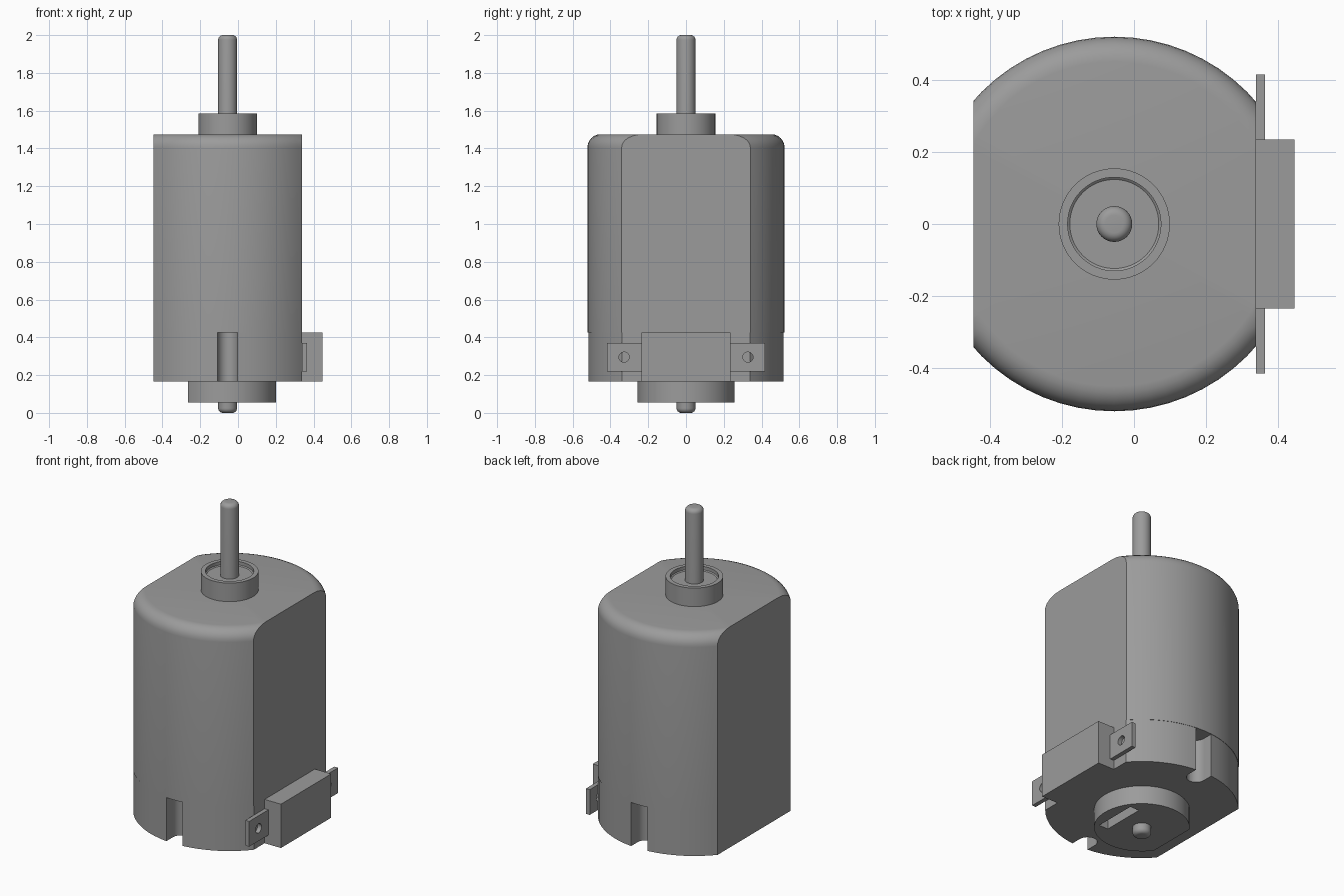
import bpy, bmesh
from math import sin, cos, pi, radians
from mathutils import Vector, Matrix

if "Cube" in bpy.data.objects:
    bpy.data.objects.remove(bpy.data.objects["Cube"], do_unlink=True)

AXIS_X = -0.055          # motor axis
FLAT_L, FLAT_R = -0.447, 0.34   # flat sides of the housing

grey = bpy.data.materials.new("motor grey")
grey.use_nodes = True
colour = (0.33, 0.33, 0.33, 1)
grey.diffuse_color = colour
grey.node_tree.nodes["Principled BSDF"].inputs["Base Color"].default_value = colour


def add_object(name, bm):
    bmesh.ops.recalc_face_normals(bm, faces=bm.faces)
    mesh = bpy.data.meshes.new(name)
    bm.to_mesh(mesh)
    bm.free()
    mesh.materials.append(grey)
    obj = bpy.data.objects.new(name, mesh)
    bpy.context.collection.objects.link(obj)
    return obj


def lathe(name, profile, flats=(), steps=64):
    """Revolve (radius, z) points about the motor axis, then trim flat sides."""
    bm = bmesh.new()
    verts = [bm.verts.new((AXIS_X + r, 0, z)) for r, z in profile]
    edges = [bm.edges.new(pair) for pair in zip(verts, verts[1:])]
    bmesh.ops.spin(bm, geom=verts + edges, cent=(AXIS_X, 0, 0), axis=(0, 0, 1),
                   angle=2 * pi, steps=steps)
    bmesh.ops.remove_doubles(bm, verts=bm.verts, dist=1e-5)
    for x, side in flats:
        bmesh.ops.bisect_plane(bm, geom=bm.verts[:] + bm.edges[:] + bm.faces[:],
                               plane_co=(x, 0, 0), plane_no=(side, 0, 0), clear_outer=True)
        rim = [e for e in bm.edges if e.is_boundary]
        bmesh.ops.edgeloop_fill(bm, edges=rim)
    return add_object(name, bm)


def box(name, low, high):
    low, high = Vector(low), Vector(high)
    bm = bmesh.new()
    bmesh.ops.create_cube(bm, size=1, matrix=Matrix.Translation((low + high) / 2)
                          @ Matrix.Diagonal((*(high - low), 1)))
    return add_object(name, bm)


def cylinder(name, centre, radius, depth, axis="Z"):
    bm = bmesh.new()
    turn = Matrix.Rotation(pi / 2, 4, "Y") if axis == "X" else Matrix()
    bmesh.ops.create_cone(bm, cap_ends=True, segments=32, radius1=radius, radius2=radius,
                          depth=depth, matrix=Matrix.Translation(centre) @ turn)
    return add_object(name, bm)


def cut(obj, cutter):
    mod = obj.modifiers.new("cut", "BOOLEAN")
    mod.operation, mod.solver, mod.object = "DIFFERENCE", "EXACT", cutter
    bpy.context.view_layer.objects.active = obj
    bpy.ops.object.modifier_apply(modifier=mod.name)
    bpy.data.objects.remove(cutter, do_unlink=True)


def fillet(radius, z, size, up, steps=6):
    """Quarter-round profile points, from the side wall to the end face."""
    angles = [i * pi / 2 / steps for i in range(steps + 1)]
    return [(radius - size + size * cos(a), z - up * size * (1 - sin(a))) for a in angles]


sides = [(FLAT_L, -1), (FLAT_R, 1)]

# Metal can with a rounded top edge
can = lathe("can", [(0, 0.425), (0.522, 0.425)] + fillet(0.522, 1.475, 0.07, 1)
            + [(0, 1.475)], sides)

# End cap with a round-bottomed notch at front and back
cap = lathe("end_cap", [(0, 0.165), (0.52, 0.165), (0.52, 0.425), (0, 0.425)], sides)
for s in (-1, 1):
    cut(cap, cylinder("notch_round", (AXIS_X, s * 0.455, 0.3), 0.053, 0.5))
    y0, y1 = sorted((s * 0.455, s * 0.6))
    cut(cap, box("notch_mouth", (AXIS_X - 0.053, y0, 0.05), (AXIS_X + 0.053, y1, 0.55)))

# Upper bearing housing with a recessed face
top_boss = lathe("top_bearing", [(0, 1.475), (0.155, 1.475), (0.155, 1.585), (0.13, 1.585),
                                 (0.13, 1.565), (0.124, 1.56), (0, 1.56)])

# Lower bearing housing, trimmed on one side, with a slot
low_boss = lathe("lower_bearing", [(0, 0.055), (0.257, 0.055), (0.257, 0.165), (0, 0.165)],
                 [(-0.265, -1)])
cut(low_boss, box("slot", (0.075, -0.13, 0), (0.135, 0.13, 0.12)))

# Shaft, rounded at both ends
shaft = lathe("shaft", [(0, 0)] + fillet(0.05, 0, 0.025, -1)[::-1]
              + fillet(0.05, 2, 0.025, 1) + [(0, 2)], steps=32)

# Terminal block and the two pierced tabs
block = box("terminal_block", (FLAT_R, -0.236, 0.165), (0.447, 0.236, 0.425))
tabs = []
for name, s in (("back_terminal", 1), ("front_terminal", -1)):
    y0, y1 = sorted((s * 0.236, s * 0.417))
    tab = box(name, (FLAT_R, y0, 0.22), (0.365, y1, 0.37))
    cut(tab, cylinder("hole", (0.35, s * 0.328, 0.295), 0.027, 0.2, "X"))
    tabs.append(tab)

# Smooth the round walls and keep the edges crisp
bpy.ops.object.select_all(action="DESELECT")
for obj in [can, cap, top_boss, low_boss, shaft, block] + tabs:
    obj.select_set(True)
    bpy.context.view_layer.objects.active = obj
bpy.ops.object.shade_smooth_by_angle(angle=radians(30))
